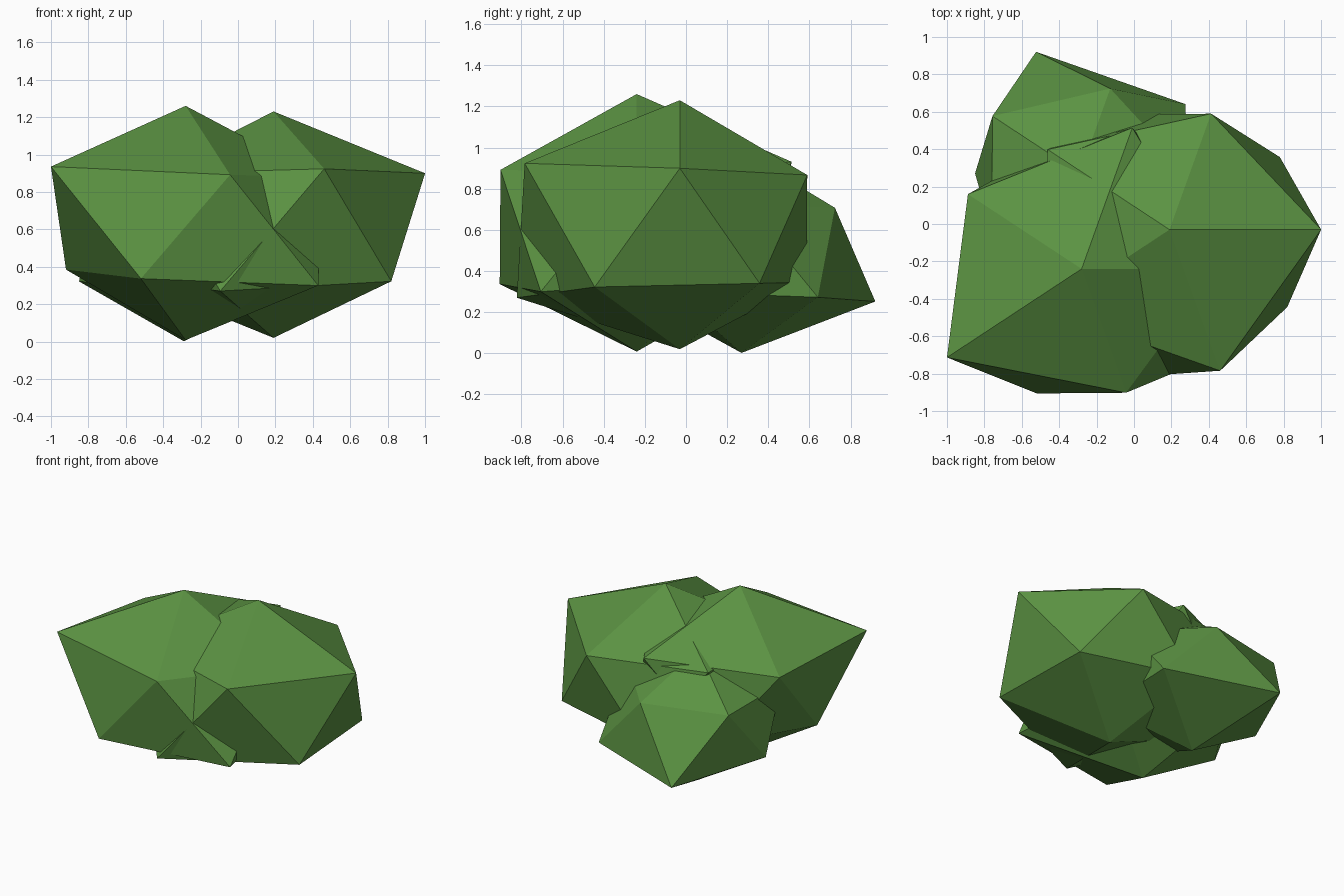
import bpy, bmesh, math

if "Cube" in bpy.data.objects:
    bpy.data.objects.remove(bpy.data.objects["Cube"])

# One leaf colour
leaf = bpy.data.materials.new("leaf green")
leaf.diffuse_color = (0.105, 0.29, 0.055, 1)
leaf.use_nodes = True
leaf.node_tree.nodes["Principled BSDF"].inputs["Base Color"].default_value = leaf.diffuse_color


def clump(name, centre, height, bottom, lower, upper, top):
    """Low-poly icosahedron clump; each corner is pushed in or out from the centre."""
    bm = bmesh.new()

    def corner(angle, z, push):
        r = math.sqrt(1 - z * z) * push
        a = math.radians(angle)
        return bm.verts.new((centre[0] + r * math.cos(a),
                             centre[1] + 0.905 * r * math.sin(a),
                             centre[2] + z * push * height))

    z = 1 / math.sqrt(5)
    b, t = corner(0, -1, bottom), corner(0, 1, top)
    lo = [corner(36 + 72 * i, -z, s) for i, s in enumerate(lower)]
    up = [corner(72 * i, z, s) for i, s in enumerate(upper)]
    for i in range(5):
        j = (i + 1) % 5
        bm.faces.new((b, lo[j], lo[i]))
        bm.faces.new((t, up[i], up[j]))
        bm.faces.new((lo[i], up[j], up[i]))
        bm.faces.new((lo[i], lo[j], up[j]))
    bmesh.ops.recalc_face_normals(bm, faces=bm.faces)
    mesh = bpy.data.meshes.new(name)
    bm.to_mesh(mesh)
    bm.free()
    mesh.materials.append(leaf)
    bpy.context.collection.objects.link(bpy.data.objects.new(name, mesh))


# Rings run counter-clockwise: lower from 36 degrees, upper from 0 degrees
clump("right_foliage", (0.19, -0.03, 0.605), 0.727, 0.805,
      (0.815, 0.80, 0.85, 1.03, 0.87), (0.906, 0.805, 0.90, 0.90, 0.98), 0.86)
clump("left_foliage", (-0.28, -0.24, 0.615), 0.72, 0.843,
      (0.80, 0.80, 0.715, 0.865, 0.98), (0.81, 0.98, 0.84, 0.995, 0.86), 0.896)
clump("back_foliage", (-0.29, 0.27, 0.52), 0.71, 0.73,
      (0.78, 0.845, 0.626, 0.70, 0.70), (0.65, 0.59, 0.645, 0.65, 0.65), 0.65)
